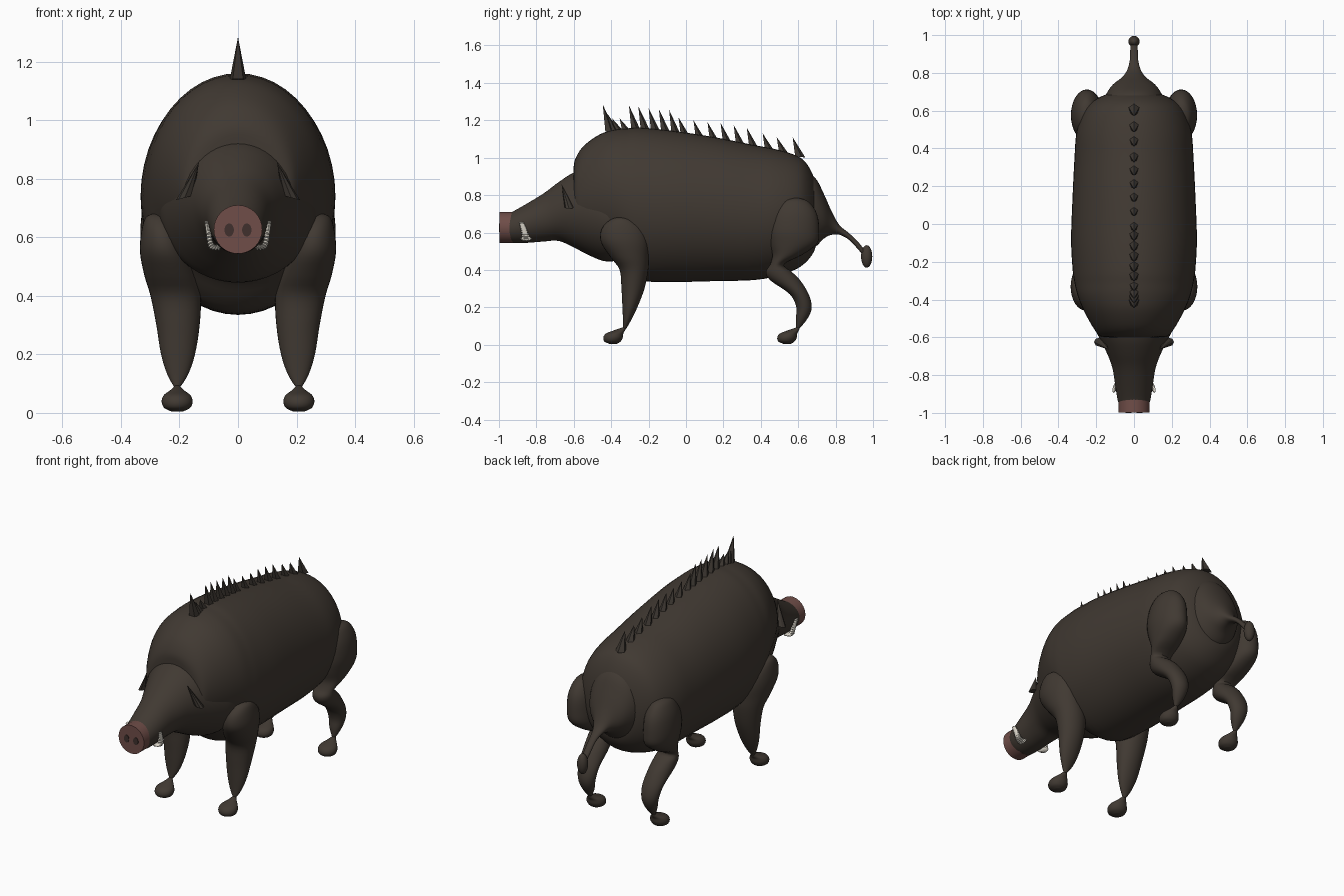
import bpy
import bmesh
import math
from mathutils import Vector

default_cube = bpy.data.objects.get("Cube")
if default_cube:
    bpy.data.objects.remove(default_cube, do_unlink=True)


def make_material(name, color):
    material = bpy.data.materials.new(name)
    material.use_nodes = True
    material.diffuse_color = (*color, 1)
    material.node_tree.nodes["Principled BSDF"].inputs["Base Color"].default_value = (*color, 1)
    return material


HIDE = make_material("dark brown hide", (.052, .041, .032))
BRISTLE = make_material("bristle brown", (.045, .037, .03))
SNOUT = make_material("dusty pink", (.16, .075, .065))
NOSTRIL = make_material("nostril brown", (.05, .03, .026))
IVORY = make_material("ivory", (.72, .68, .6))


def finish(bm, name, material, smooth=True):
    """Turn a bmesh into a linked, shaded object."""
    bmesh.ops.recalc_face_normals(bm, faces=bm.faces)
    mesh = bpy.data.meshes.new(name)
    bm.to_mesh(mesh)
    bm.free()
    mesh.materials.append(material)
    obj = bpy.data.objects.new(name, mesh)
    bpy.context.collection.objects.link(obj)
    if smooth:
        bpy.ops.object.select_all(action="DESELECT")
        obj.select_set(True)
        bpy.context.view_layer.objects.active = obj
        bpy.ops.object.shade_smooth_by_angle(angle=math.radians(50))
    return obj


def spline(rows, steps):
    """Resample rows of numbers along a smooth curve through them."""
    result = []
    last = len(rows) - 1
    for i in range(last):
        before, start = rows[max(i - 1, 0)], rows[i]
        end, after = rows[i + 1], rows[min(i + 2, last)]
        for k in range(steps):
            t = k / steps
            result.append([
                b + t * (c - a) / 2
                + t * t * (a - 5 * b / 2 + 2 * c - d / 2)
                + t ** 3 * (3 * (b - c) + d - a) / 2
                for a, b, c, d in zip(before, start, end, after)])
    result.append(list(rows[last]))
    return result


def loft(name, rings, material, sides=32):
    """Skin elliptical rings given as centre, first axis and second axis."""
    bm = bmesh.new()
    loops = []
    for centre, u, v in rings:
        angles = [math.tau * k / sides for k in range(sides)]
        loops.append([bm.verts.new(centre + u * math.cos(a) + v * math.sin(a)) for a in angles])
    for low, high in zip(loops, loops[1:]):
        for k in range(sides):
            n = (k + 1) % sides
            bm.faces.new((low[k], low[n], high[n], high[k]))
    bm.faces.new(loops[0])
    bm.faces.new(loops[-1])
    return finish(bm, name, material)


def long_form(name, rows, steps=4):
    """Loft along y; each row is y, bottom, top, half width."""
    rings = [(Vector((0, y, (low + top) / 2)), Vector((max(w, .002), 0, 0)),
              Vector((0, 0, (top - low) / 2))) for y, low, top, w in spline(rows, steps)]
    return loft(name, rings, HIDE, sides=48)


def upright_form(name, rows, side, shift=0):
    """Loft along z; each row is x, z, front y, back y, half width."""
    rings = [(Vector((side * x, (front + back) / 2 + shift, z)),
              Vector((max(w, .002), 0, 0)), Vector((0, (back - front) / 2, 0)))
             for x, z, front, back, w in spline(rows, 4)]
    return loft(name, rings, HIDE)


def spike(name, base, tip, u, v, sides, material):
    """Faceted cone from an elliptical base to an offset tip."""
    bm = bmesh.new()
    ring = []
    for k in range(sides):
        a = math.tau * k / sides
        ring.append(bm.verts.new(Vector(base) + Vector(u) * math.cos(a) + Vector(v) * math.sin(a)))
    point = bm.verts.new(tip)
    for k in range(sides):
        bm.faces.new((ring[k], ring[(k + 1) % sides], point))
    bm.faces.new(ring)
    return finish(bm, name, material, smooth=False)


def disc(name, x, z, front, back, rx, rz, material):
    """Elliptical cylinder facing the front."""
    rings = [(Vector((x, y, z)), Vector((rx, 0, 0)), Vector((0, 0, rz))) for y in (front, back)]
    return loft(name, rings, material)


# Barrel body
long_form("body", [
    (-.6, .6, .93, .1), (-.595, .56, .985, .175), (-.55, .53, 1.06, .215),
    (-.46, .49, 1.125, .265), (-.38, .45, 1.15, .298), (-.31, .38, 1.157, .315),
    (-.24, .342, 1.16, .325), (-.08, .335, 1.145, .333), (.15, .34, 1.11, .325),
    (.35, .345, 1.07, .315), (.48, .365, 1.045, .305), (.58, .4, 1.015, .275),
    (.64, .44, .975, .23), (.685, .5, .89, .15), (.7, .57, .8, .06)])

# Neck and tapering head
long_form("head", [
    (-.3, .46, .95, .28), (-.42, .445, .945, .265), (-.5, .47, .95, .235),
    (-.6, .52, .92, .185), (-.68, .555, .87, .145), (-.76, .552, .81, .115),
    (-.85, .545, .755, .1), (-.93, .545, .71, .087), (-.96, .56, .7, .075)])

# Tail with a broad root and a tuft
long_form("tail", [
    (.66, .5, .92, .16), (.7, .53, .88, .14), (.74, .57, .8, .11), (.78, .588, .71, .06),
    (.82, .588, .64, .034), (.87, .562, .598, .022), (.92, .51, .55, .02), (.96, .46, .5, .015)])
bm = bmesh.new()
bmesh.ops.create_uvsphere(bm, u_segments=20, v_segments=12, radius=1)
bmesh.ops.scale(bm, vec=(.03, .03, .06), verts=bm.verts)
bmesh.ops.translate(bm, vec=(0, .966, .472), verts=bm.verts)
finish(bm, "tail_tuft", HIDE)

# Snout disc
disc("snout", 0, .627, -.997, -.925, .083, .083, SNOUT)

FRONT_LEG = [
    (.275, .682, -.36, -.34, .01), (.27, .668, -.405, -.285, .045), (.26, .62, -.45, -.225, .07),
    (.25, .55, -.455, -.202, .085), (.23, .47, -.405, -.2, .09), (.213, .4, -.355, -.202, .086),
    (.205, .3, -.345, -.222, .074), (.205, .2, -.34, -.26, .058), (.206, .13, -.337, -.294, .035),
    (.208, .085, -.337, -.32, .008)]
HIND_LEG = [
    (.255, .785, .56, .6, .01), (.252, .765, .5, .655, .045), (.25, .7, .455, .7, .075),
    (.25, .61, .44, .712, .084), (.245, .54, .448, .7, .08), (.235, .48, .462, .62, .072),
    (.225, .43, .45, .525, .06), (.22, .39, .428, .565, .064), (.215, .345, .45, .61, .066),
    (.21, .27, .555, .656, .06), (.207, .2, .59, .672, .05), (.206, .14, .587, .65, .035),
    (.208, .085, .59, .605, .008)]
HOOF = [
    (.208, .005, -.41, -.37, .02), (.208, .017, -.436, -.35, .044), (.208, .038, -.442, -.338, .053),
    (.208, .06, -.428, -.335, .046), (.208, .077, -.385, -.326, .024), (.208, .094, -.336, -.32, .007)]

for side, word in ((1, "left"), (-1, "right")):
    # Legs and hooves
    upright_form(word + "_front_leg", FRONT_LEG, side)
    upright_form(word + "_hind_leg", HIND_LEG, side)
    upright_form(word + "_front_hoof", HOOF, side)
    upright_form(word + "_hind_hoof", HOOF, side, shift=.93)

    # Nostril plate
    disc(word + "_nostril", side * .03, .625, -1, -.996, .016, .022, NOSTRIL)

    # Narrow pointed ear
    spike(word + "_ear", (side * .182, -.625, .735), (side * .133, -.665, .857),
          (side * .03, 0, -.008), (0, .024, 0), 8, BRISTLE)

    # Curved ribbed tusk
    path = spline([(.06, -.855, .568), (.09, -.855, .57), (.1, -.865, .61), (.108, -.88, .655)], 8)
    rings = []
    for i, (x, y, z) in enumerate(path):
        t = i / (len(path) - 1)
        size = (.022 - .012 * t) * (1 if i % 2 else .72)
        lean = math.radians(80 * (1 - t) ** 2)
        rings.append((Vector((side * x, y, z)), Vector((0, size * 1.4, 0)),
                      Vector((side * math.cos(lean), 0, -math.sin(lean))) * size * .7))
    loft(word + "_tusk", rings, IVORY, sides=12)

# Row of bristles along the spine, given as tip y and tip height
BRISTLES = [
    (-.445, 1.285), (-.42, 1.235), (-.395, 1.21), (-.355, 1.21), (-.305, 1.28), (-.255, 1.275),
    (-.2, 1.265), (-.145, 1.26), (-.09, 1.255), (-.04, 1.215), (.04, 1.2), (.115, 1.19),
    (.185, 1.185), (.255, 1.175), (.325, 1.16), (.41, 1.13), (.485, 1.11), (.57, 1.11)]
for number, (y, z) in enumerate(BRISTLES, 1):
    base_y = y + .038
    base_z = 1.138 - max(0, base_y + .2) * .165
    spike("bristle_%d" % number, (0, base_y, base_z), (0, y, z),
          (0, .03, -.004), (.03, 0, 0), 5, BRISTLE)
